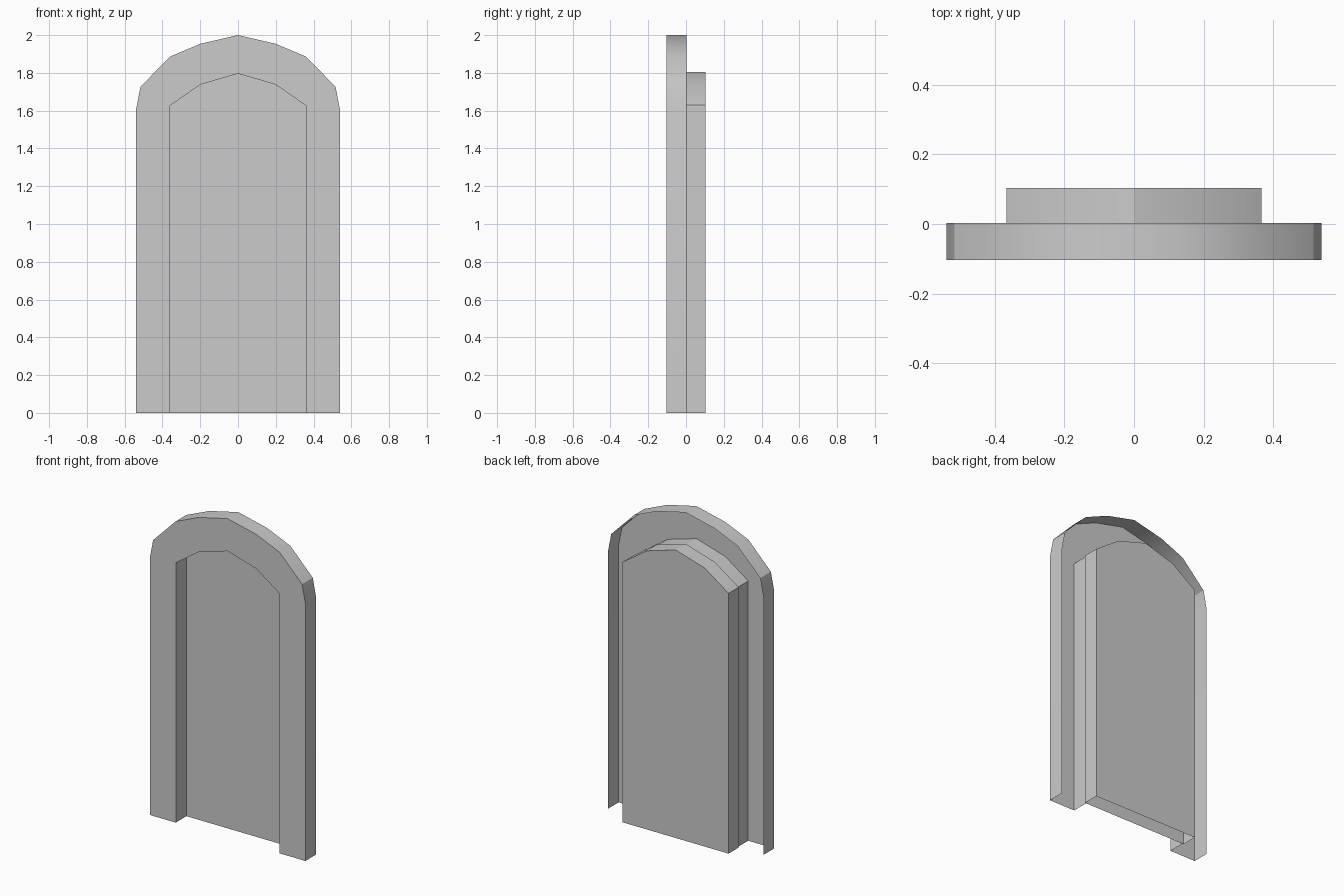
import bpy
import bmesh
import math

if "Cube" in bpy.data.objects:
    bpy.data.objects.remove(bpy.data.objects["Cube"])

FRONT, MID, BACK = -0.103, 0.003, 0.103


def arch(half):
    """Mirror a right-hand profile (foot to apex) into a left-to-right arch."""
    return [(-x, z) for x, z in half] + [(x, z) for x, z in reversed(half[:-1])]


def ring(bm, path, y):
    return [bm.verts.new((x, y, z)) for x, z in path]


def wall(bm, a, b, inward=False):
    """Strip of quads between two arches, open at the bottom."""
    for i in range(len(a) - 1):
        quad = [a[i], a[i + 1], b[i + 1], b[i]]
        bm.faces.new(quad[::-1] if inward else quad)


def finish(bm, name):
    mesh = bpy.data.meshes.new(name)
    bm.to_mesh(mesh)
    bm.free()
    obj = bpy.data.objects.new(name, mesh)
    bpy.context.collection.objects.link(obj)
    bpy.ops.object.select_all(action='DESELECT')
    obj.select_set(True)
    bpy.context.view_layer.objects.active = obj
    bpy.ops.object.shade_smooth_by_angle(angle=math.radians(30))
    return obj


outer = arch([(0.539, 0), (0.539, 1.61), (0.516, 1.727), (0.36, 1.886),
              (0.2, 1.954), (0, 2.0)])
opening = arch([(0.359, 0), (0.359, 1.627), (0.2, 1.738), (0, 1.796)])
panel = arch([(0.367, 0), (0.367, 1.63), (0.202, 1.744), (0, 1.804)])

# Door frame: front face, outer wall and reveal, hollow behind
bm = bmesh.new()
of, ob = ring(bm, outer, FRONT), ring(bm, outer, MID)
rf, rb = ring(bm, opening, FRONT), ring(bm, opening, MID)
bm.faces.new(of[::-1] + rf)
wall(bm, of, ob)
wall(bm, rf, rb, inward=True)
finish(bm, "door_frame")

# Door panel: front, back and edge, open underneath
bm = bmesh.new()
pf, pb = ring(bm, panel, MID), ring(bm, panel, BACK)
bm.faces.new(pf[::-1])
bm.faces.new(pb)
wall(bm, pf, pb)
finish(bm, "door_panel")
